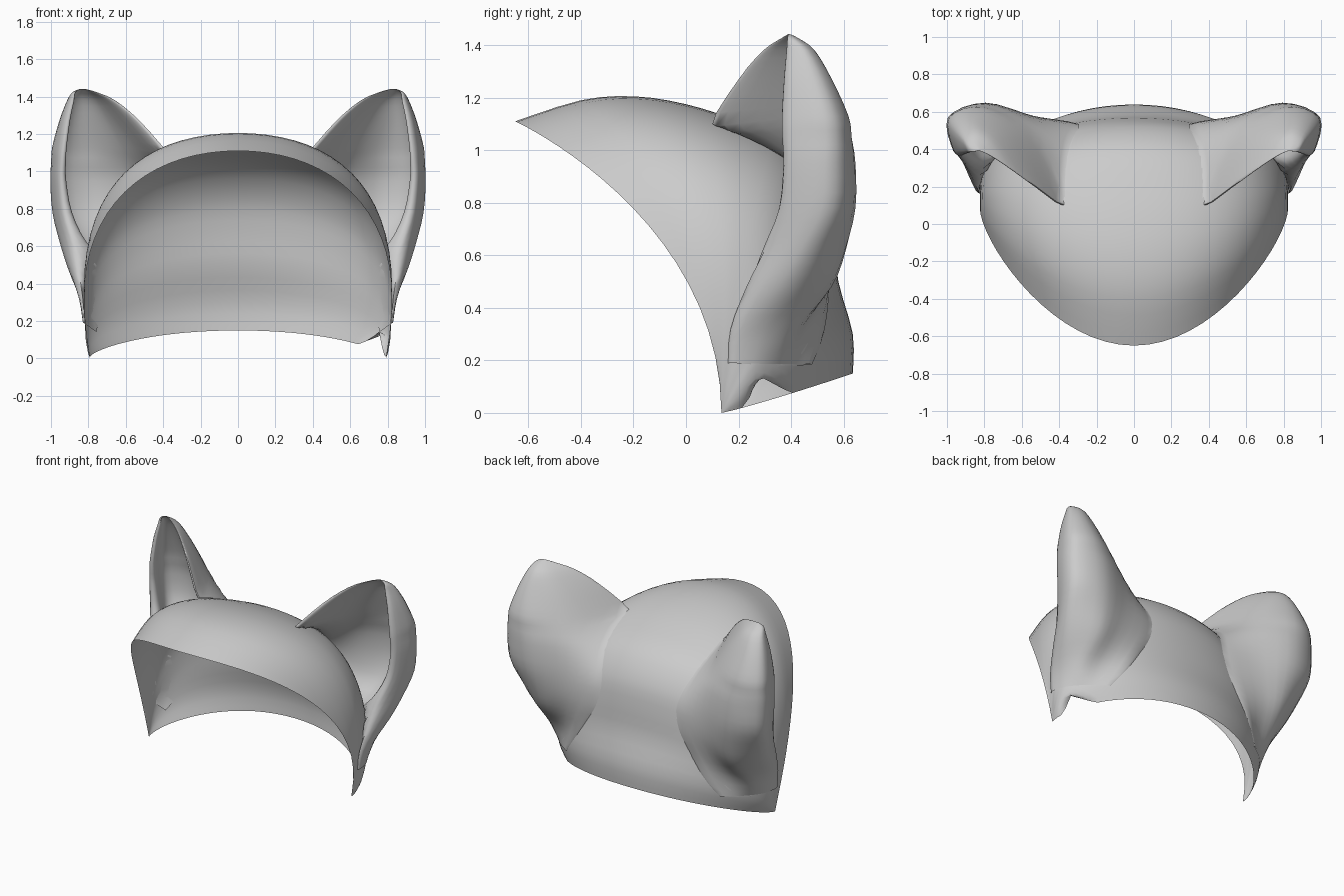
import bpy
import bmesh
import math
from mathutils import Vector
from mathutils.bvhtree import BVHTree

if "Cube" in bpy.data.objects:
    bpy.data.objects.remove(bpy.data.objects["Cube"])

grey = bpy.data.materials.new("light grey")
grey.diffuse_color = (0.6, 0.6, 0.6, 1)
grey.use_nodes = True
grey.node_tree.nodes["Principled BSDF"].inputs["Base Color"].default_value = grey.diffuse_color


def spline(pts, steps, cyclic=False):
    """Smooth curve through the given points."""
    n = len(pts)
    get = (lambda i: pts[i % n]) if cyclic else (lambda i: pts[max(0, min(n - 1, i))])
    out = []
    for i in range(n if cyclic else n - 1):
        a, b, c, d = get(i - 1), get(i), get(i + 1), get(i + 2)
        for s in range(steps):
            t = s / steps
            out.append(0.5 * (2 * b + (c - a) * t + (2 * a - 5 * b + 4 * c - d) * t * t
                              + (3 * b - a - 3 * c + d) * t ** 3))
    if not cyclic:
        out.append(pts[-1].copy())
    return out


def bezier(a, b, c, d, n):
    return [a * (1 - t) ** 3 + b * 3 * t * (1 - t) ** 2 + c * 3 * t * t * (1 - t) + d * t ** 3
            for t in (i / n for i in range(n + 1))]


def loft(name, rows, cyclic=False):
    """Skin a list of equally long point rows."""
    bm = bmesh.new()
    grid = [[bm.verts.new(p) for p in row] for row in rows]
    n = len(grid[0])
    for r0, r1 in zip(grid, grid[1:]):
        for j in range(n if cyclic else n - 1):
            k = (j + 1) % n
            bm.faces.new((r0[j], r0[k], r1[k], r1[j]))
    bmesh.ops.remove_doubles(bm, verts=bm.verts, dist=0.0005)
    bmesh.ops.recalc_face_normals(bm, faces=bm.faces)
    mesh = bpy.data.meshes.new(name)
    bm.to_mesh(mesh)
    tree = BVHTree.FromBMesh(bm)
    bm.free()
    mesh.materials.append(grey)
    obj = bpy.data.objects.new(name, mesh)
    bpy.context.collection.objects.link(obj)
    bpy.ops.object.select_all(action='DESELECT')
    obj.select_set(True)
    bpy.context.view_layer.objects.active = obj
    bpy.ops.object.shade_smooth_by_angle(angle=math.radians(70))
    return tree


# Hood: arches from brim to nape, all meeting at the cheek tips
# each entry: centre y, z, then the cheek handle x, y, z
arches = [
    (-.65, 1.11, .95, .13, .75), (-.40, 1.19, .95, .12, .85),
    (-.20, 1.205, .95, .14, .90), (0, 1.175, .95, .16, .92),
    (.20, 1.11, .95, .20, .90), (.40, 1.01, .94, .27, .80),
    (.52, .85, .94, .32, .65), (.56, .68, .93, .35, .50),
    (.58, .50, .92, .36, .35), (.635, .30, .88, .33, .17),
    (.635, .15, .82, .28, .03)]
tip = Vector((.79, .135, 0))
controls = []
for cy, cz, hx, hy, hz in arches:
    half = bezier(tip, Vector((hx, hy, hz)), Vector((.53, cy, cz)), Vector((0, cy, cz)), 20)
    controls.append(half + [Vector((-p.x, p.y, p.z)) for p in reversed(half[:-1])])
columns = [spline(list(col), 3) for col in zip(*controls)]
hood_rows = [list(r) for r in zip(*columns)]


# Notch cut in the right cheek's lower edge
def notch_height(y):
    if y < .23 or y > .40:
        return -1
    if y < .27:
        return .02 + .125 * (y - .23) / .04
    return .145 - .07 * (y - .27) / .13


for row in hood_rows:
    for p in row:
        if p.x > .5:
            p.z = max(p.z, notch_height(p.y))
hood = loft("hood", hood_rows)
heart = Vector((0, .1, .4))


def on_hood(p, always=False):
    """Rest a point on the hood if it sinks inside it (or always)."""
    spot = hood.find_nearest(p)[0]
    out = (spot - heart).normalized()
    return spot + out * .004 if always or (p - spot).dot(out) < .004 else p


# Ears: level sections from inner rim, round the back, to outer rim
# each entry: height, lip width, then five x, y points
sections = [
    (1.442, .2, (.82, .39), (.825, .393), (.83, .395), (.84, .393), (.84, .39)),
    (1.425, .2, (.76, .365), (.80, .41), (.845, .43), (.88, .415), (.88, .39)),
    (1.38, .2, (.66, .305), (.75, .44), (.84, .49), (.91, .46), (.90, .395)),
    (1.27, .18, (.53, .22), (.67, .46), (.84, .555), (.95, .51), (.935, .395)),
    (1.13, .15, (.39, .14), (.57, .46), (.81, .615), (.985, .56), (.96, .395)),
    (1.05, .15, (.37, .26), (.56, .51), (.805, .63), (.99, .57), (.965, .392)),
    (.95, .15, (.35, .45), (.55, .555), (.80, .645), (.995, .57), (.965, .39)),
    (.78, .18, (.30, .53), (.53, .575), (.79, .645), (.985, .56), (.945, .37)),
    (.62, .3, (.32, .56), (.56, .575), (.78, .605), (.95, .48), (.895, .30)),
    (.48, .8, (.40, .56), (.61, .54), (.77, .545), (.905, .40), (.855, .23)),
    (.32, 1, (.50, .53), (.65, .46), (.78, .41), (.842, .29), (.83, .17)),
    (.19, 1, (.58, .46), (.66, .41), (.74, .34), (.80, .25), (.82, .16))]
for side, name in ((1, "right_ear"), (-1, "left_ear")):
    rings = []
    for i, (z, lip, *pts) in enumerate(sections):
        outer = [Vector((x, y, z)) for x, y in pts]
        if z < 1.2:
            outer[0] = on_hood(outer[0], True)
        if i >= len(sections) - 1:
            outer = [on_hood(p, True) for p in outer]
        mid = (outer[0] + outer[-1]) / 2
        inner = [p.lerp(mid, lip) for p in reversed(outer)]
        rings.append(spline(outer + inner, 4, cyclic=True))
    cols = [spline(list(c), 3) for c in zip(*rings)]
    rows = [[on_hood(p) for p in r] for r in zip(*cols)]
    loft(name, [[Vector((side * p.x, p.y, p.z)) for p in r] for r in rows], cyclic=True)
